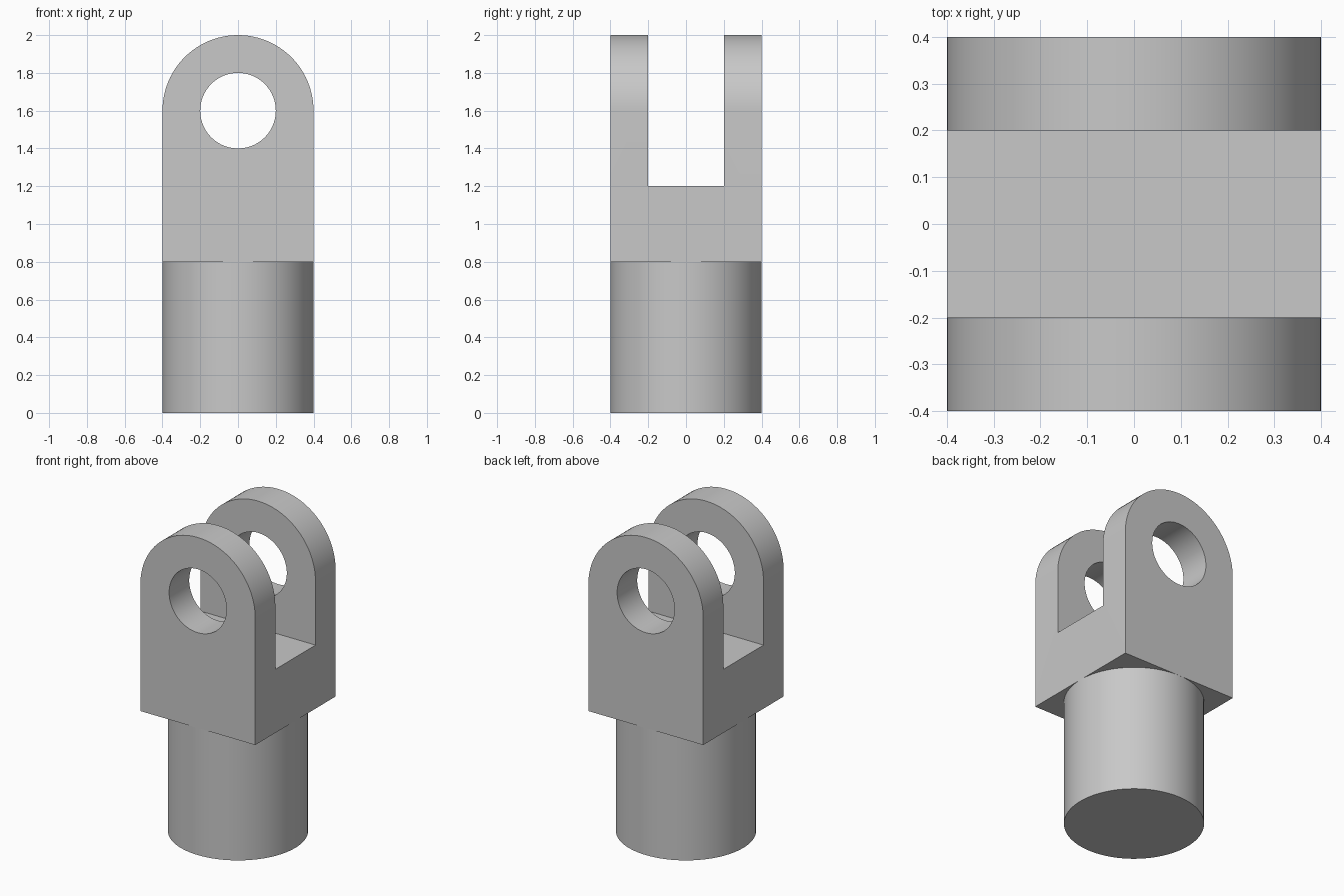
import bpy, bmesh
from math import cos, sin, pi, radians

cube = bpy.data.objects.get("Cube")
if cube:
    bpy.data.objects.remove(cube, do_unlink=True)

R = 0.4            # half width and eye radius
EYE_Z = 1.6        # height of the pin hole
SHOULDER_Z = 0.8   # underside of the fork
SLOT_Z = 1.2       # floor of the slot
SEGMENTS = 96

steel = bpy.data.materials.new("light_grey")
steel.use_nodes = True
grey = (0.58, 0.58, 0.58, 1)
steel.diffuse_color = grey
steel.node_tree.nodes["Principled BSDF"].inputs["Base Color"].default_value = grey


def prism(name, outline, y0, y1):
    """Extrude an (x, z) outline along y."""
    bm = bmesh.new()
    face = bm.faces.new([bm.verts.new((x, y0, z)) for x, z in outline])
    side = bmesh.ops.extrude_face_region(bm, geom=[face])["geom"]
    verts = [v for v in side if isinstance(v, bmesh.types.BMVert)]
    bmesh.ops.translate(bm, verts=verts, vec=(0, y1 - y0, 0))
    return finish(name, bm)


def finish(name, bm):
    bmesh.ops.recalc_face_normals(bm, faces=bm.faces)
    mesh = bpy.data.meshes.new(name)
    bm.to_mesh(mesh)
    bm.free()
    mesh.materials.append(steel)
    obj = bpy.data.objects.new(name, mesh)
    bpy.context.collection.objects.link(obj)
    return obj


def activate(obj):
    bpy.ops.object.select_all(action='DESELECT')
    obj.select_set(True)
    bpy.context.view_layer.objects.active = obj


def cut(obj, cutter):
    mod = obj.modifiers.new("cut", 'BOOLEAN')
    mod.operation = 'DIFFERENCE'
    mod.solver = 'EXACT'
    mod.object = cutter
    activate(obj)
    bpy.ops.object.modifier_apply(modifier=mod.name)
    bpy.data.objects.remove(cutter, do_unlink=True)


def arc(radius, sweep, steps):
    return [(radius * cos(sweep * i / steps), EYE_Z + radius * sin(sweep * i / steps))
            for i in range(steps + 1)]


# Fork: square block with a rounded top, slotted and drilled
half = SEGMENTS // 2
fork = prism("fork", [(-R, SHOULDER_Z), (R, SHOULDER_Z)] + arc(R, pi, half), -R, R)
slot = prism("slot_cutter", [(-1, SLOT_Z), (1, SLOT_Z), (1, 3), (-1, 3)], -R / 2, R / 2)
cut(fork, slot)
pin = prism("pin_hole_cutter", arc(R / 2, 2 * pi, SEGMENTS)[:-1], -1, 1)
cut(fork, pin)

# Shank: round stem, open where it meets the fork
bm = bmesh.new()
bmesh.ops.create_cone(bm, cap_ends=True, segments=SEGMENTS, radius1=R, radius2=R,
                      depth=SHOULDER_Z)
bmesh.ops.translate(bm, verts=bm.verts, vec=(0, 0, SHOULDER_Z / 2))
top = [f for f in bm.faces if f.calc_center_median().z > SHOULDER_Z - 0.01]
bmesh.ops.delete(bm, geom=top, context='FACES_ONLY')
shank = finish("shank", bm)

for part in (fork, shank):
    activate(part)
    bpy.ops.object.shade_smooth_by_angle(angle=radians(30))
